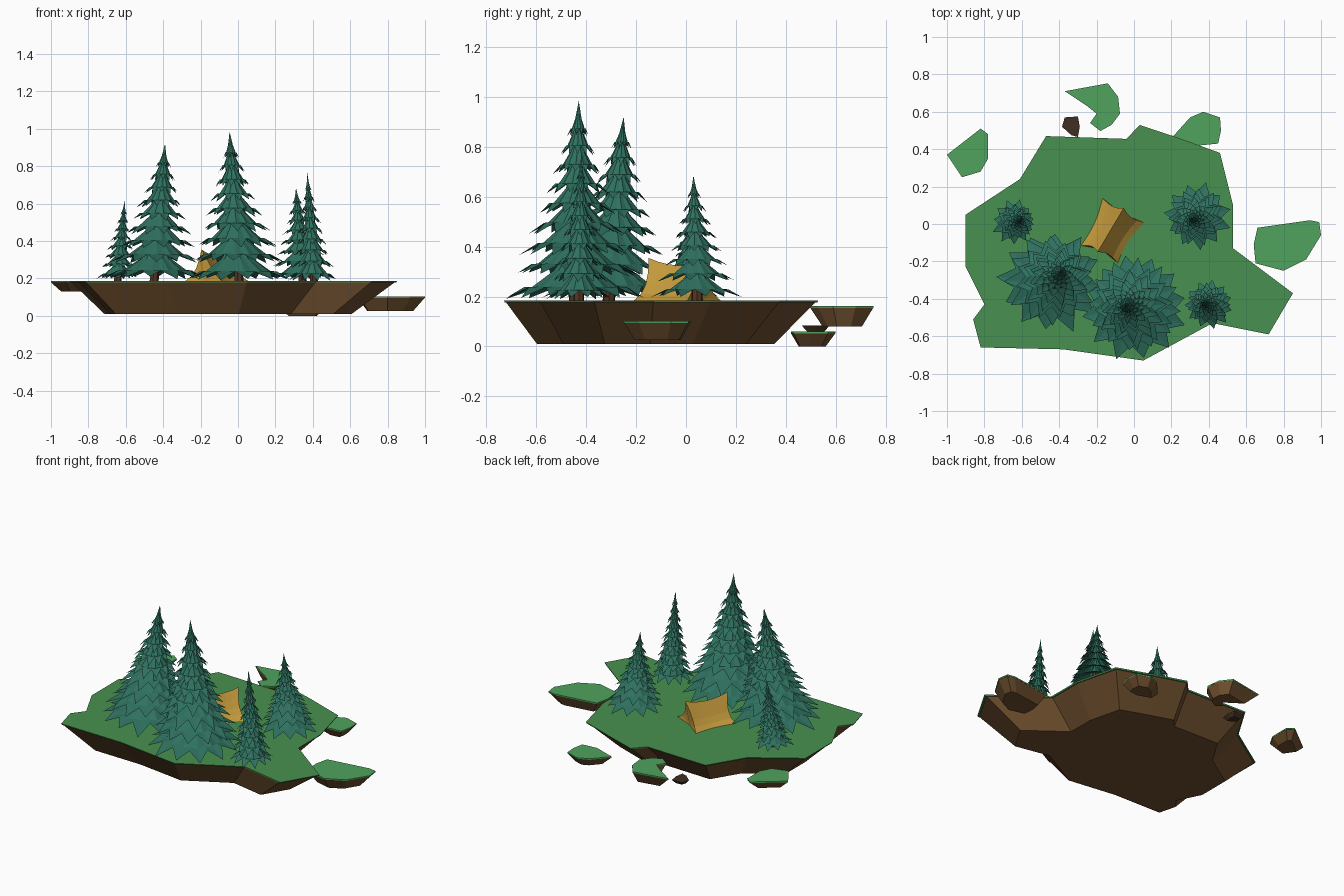
import bpy, bmesh, math, random
from mathutils import Vector

if "Cube" in bpy.data.objects:
    bpy.data.objects.remove(bpy.data.objects["Cube"])
random.seed(4)


def mat(name, r, g, b):
    m = bpy.data.materials.new(name)
    m.diffuse_color = (r, g, b, 1)
    m.use_nodes = True
    m.node_tree.nodes["Principled BSDF"].inputs["Base Color"].default_value = m.diffuse_color
    return m


GRASS = mat("grass", 0.065, 0.28, 0.08)
LIGHT_GRASS = mat("light grass", 0.08, 0.37, 0.11)
DIRT = mat("dirt", 0.16, 0.08, 0.028)
STONE = mat("stone", 0.05, 0.028, 0.015)
NEEDLE = mat("needles", 0.028, 0.165, 0.115)
BARK = mat("bark", 0.09, 0.035, 0.015)
CANVAS = mat("canvas", 0.55, 0.32, 0.045)


def build(name, verts, faces, m, recalc=True):
    me = bpy.data.meshes.new(name)
    me.from_pydata(verts, [], faces)
    if recalc:
        bm = bmesh.new()
        bm.from_mesh(me)
        bmesh.ops.recalc_face_normals(bm, faces=bm.faces)
        bm.to_mesh(me)
        bm.free()
    me.materials.append(m)
    ob = bpy.data.objects.new(name, me)
    bpy.context.collection.objects.link(ob)
    return ob


def prism(name, outline, levels, center, m):
    """Stack scaled copies of an outline; levels = (z, scale)."""
    n = len(outline)
    cx, cy = center
    verts = [(cx + (x - cx) * s, cy + (y - cy) * s, z)
             for z, s in levels for x, y in outline]
    faces = [[k * n + i, k * n + (i + 1) % n, (k + 1) * n + (i + 1) % n, (k + 1) * n + i]
             for k in range(len(levels) - 1) for i in range(n)]
    faces += [list(range(n)), list(range((len(levels) - 1) * n, len(levels) * n))]
    return build(name, verts, faces, m)


def island(name, outline, center, top, bottom, scale, green):
    prism(name + "_grass", outline, [(top, 1), (top - 0.008, 0.995)], center, green)
    prism(name + "_dirt", outline, [(top - 0.008, 0.985), (bottom, scale)], center, DIRT)


# Floating ground
island("main_island", [
    (-.47, .47), (-.04, .455), (.03, .53), (.21, .47), (.46, .38), (.53, .10), (.53, -.13),
    (.85, -.37), (.72, -.59), (.42, -.53), (.05, -.73), (-.38, -.67), (-.82, -.66),
    (-.86, -.51), (-.80, -.43), (-.90, -.23), (-.90, .05), (-.61, .24)],
    (-.14, -.19), .185, .01, .755, GRASS)
island("left_islet", [(-1, .37), (-.82, .51), (-.78, .48), (-.78, .35), (-.82, .28), (-.92, .25)],
       (-.87, .38), .185, .13, .58, LIGHT_GRASS)
island("right_islet", [(.66, -.02), (.94, .02), (.99, .01), (1, -.06), (.92, -.19), (.80, -.25),
                       (.65, -.21), (.64, -.11)], (.80, -.11), .103, .025, .68, LIGHT_GRASS)
island("back_islet", [(-.37, .71), (-.14, .752), (-.085, .68), (-.075, .59), (-.12, .53),
                      (-.18, .497), (-.235, .54), (-.20, .59), (-.25, .63)],
       (-.15, .63), .162, .08, .62, LIGHT_GRASS)
island("back_right_islet", [(.21, .47), (.30, .57), (.37, .60), (.46, .57), (.465, .50),
                            (.45, .43), (.35, .42)], (.36, .50), .06, 0, .6, LIGHT_GRASS)
prism("loose_stone", [(-.37, .57), (-.30, .575), (-.29, .52), (-.30, .465), (-.335, .475), (-.385, .52)],
      [(.083, 1), (.058, .6)], (-.335, .52), STONE)


# Leaning fir trees: overlapping star-shaped skirts on a trunk
def fir(name, base, tip, low, radius, layers, points):
    ground = .18
    top = Vector(tip)

    def axis(z):
        f = (z - ground) / (top.z - ground)
        return Vector((base[0] + (top.x - base[0]) * f, base[1] + (top.y - base[1]) * f, z))

    height = top.z - low
    verts, faces = [], []
    n = points * 2
    for k in range(layers):
        f = .92 * (k / layers) ** .93
        z0 = low + height * f
        z1 = min(top.z, z0 + height * (.30 - .1 * f))
        R = radius * (1 - f) ** 1.1
        turn = random.random() * 6.28
        start = len(verts)
        verts.append(axis(z1))
        rings = ((.30, .48), (.60, .20), (1, 0))
        jit = [random.uniform(.88, 1.05) for _ in range(n)]
        for ri, (rr, hh) in enumerate(rings):
            for i in range(n):
                a = turn + math.tau * (i + .25 * (jit[i] - 1)) / n
                r, h = rr, hh
                if ri == 2:
                    r, h = (jit[i], (1 - jit[i]) * .5) if i % 2 == 0 else (.70, .20)
                elif i % 2:
                    r, h = rr * .9, hh + .01
                z = z0 + (z1 - z0) * h
                verts.append(axis(z) + Vector((math.cos(a), math.sin(a), 0)) * R * r)
        for i in range(n):
            j = (i + 1) % n
            faces.append([start, start + 1 + i, start + 1 + j])
            for q in range(2):
                o = start + 1 + q * n
                faces.append([o + i, o + n + i, o + n + j, o + j])
    build(name + "_needles", verts, faces, NEEDLE, False)
    # Trunk
    sides, r = 7, .022 + .02 * (radius - .1)
    tv = []
    for z, s in ((ground, 1.0), (low + height * .6, .3)):
        c = axis(z)
        tv += [c + Vector((math.cos(math.tau * i / sides), math.sin(math.tau * i / sides), 0)) * r * s
               for i in range(sides)]
    tf = [[i, (i + 1) % sides, sides + (i + 1) % sides, sides + i] for i in range(sides)]
    build(name + "_trunk", tv, tf, BARK, False)


fir("large_left_fir", (-.45, -.31), (-.39, -.25, .92), .20, .285, 9, 12)
fir("large_front_fir", (.005, -.445), (-.045, -.43, .985), .19, .295, 9, 12)
fir("small_left_fir", (-.645, .01), (-.605, .03, .615), .20, .12, 8, 11)
fir("right_fir", (.345, .045), (.31, .03, .685), .20, .18, 8, 11)
fir("slim_right_fir", (.405, -.43), (.37, -.42, .765), .19, .132, 9, 11)

# Sagging tent: two cloth sides over a ridge, with recessed ends
left = [Vector((-.17, .14, .183)), Vector((-.285, -.115, .183))]
right = [Vector((.06, .005, .183)), Vector((-.085, -.21, .183))]
ridge = [Vector((-.055, .085, .345)), Vector((-.195, -.15, .355))]
mid = (ridge[0] + ridge[1]) / 2
U, T = 6, 8
verts, faces = [], []
for i in range(U + 1):
    u = i / U
    bow = 4 * u * (1 - u)
    for j in range(T + 1):
        t = j / T * 2 - 1
        side, s = (left if t < 0 else right), abs(t)
        p = ridge[0].lerp(ridge[1], u).lerp(side[0].lerp(side[1], u), s)
        sag = 4 * s * (1 - s)
        p.z -= .018 * sag + .025 * bow * (1 - s)
        inward = Vector((mid.x - p.x, mid.y - p.y, 0))
        verts.append(p + inward * (.13 * sag + .14 * bow * s))
for i in range(U):
    for j in range(T):
        a = i * (T + 1) + j
        faces.append([a, a + T + 1, a + T + 2, a + 1])
for i in (0, U):
    loop = list(range(i * (T + 1), (i + 1) * (T + 1)))
    hub = len(verts)
    c = sum((verts[k] for k in loop), Vector()) / len(loop)
    c = c.lerp(Vector((mid.x, mid.y, c.z)), .12)
    c.z = .183
    verts.append(c)
    faces += [[hub, a, b] for a, b in zip(loop, loop[1:])]
build("tent", verts, faces, CANVAS)
